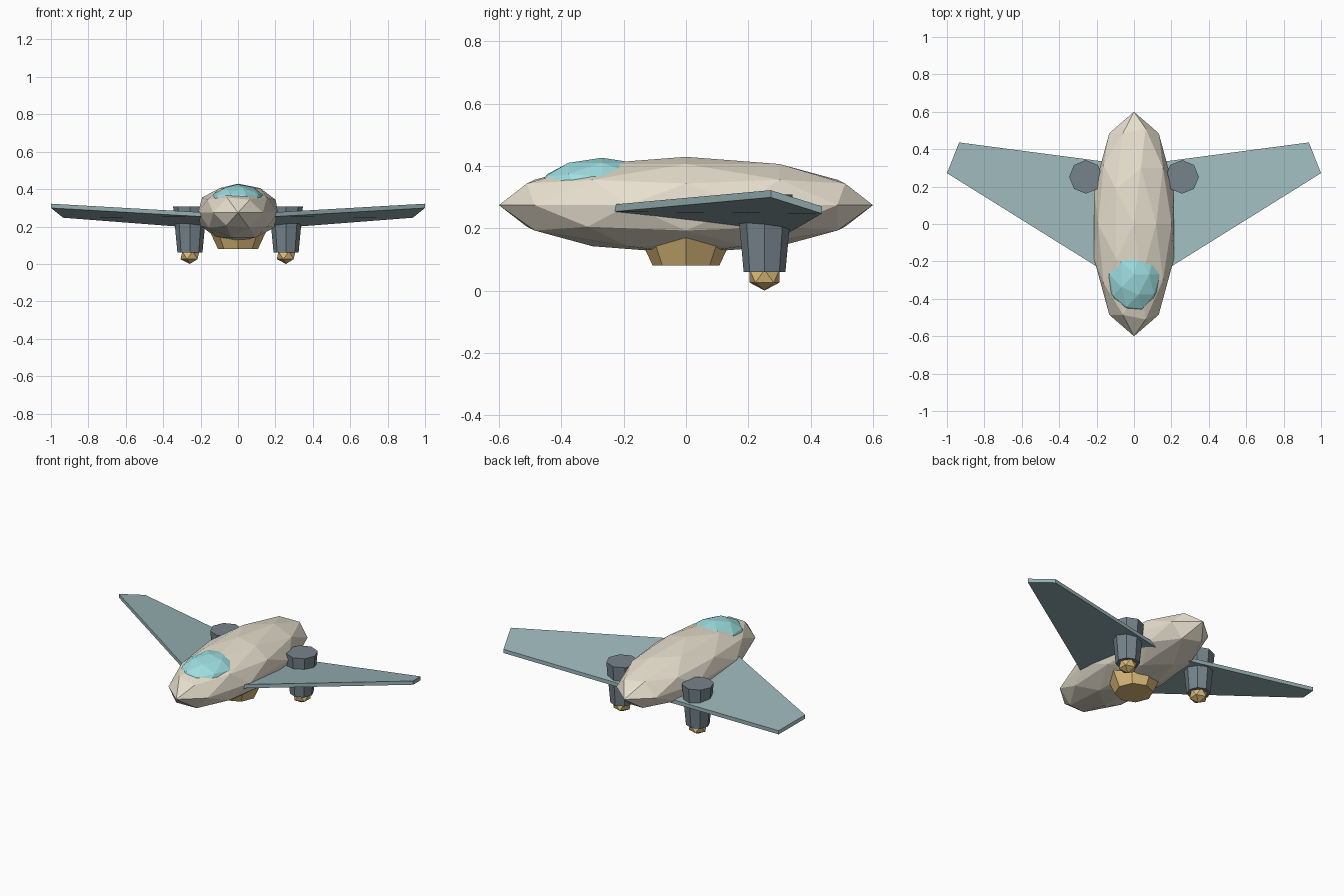
import bpy, bmesh
from mathutils import Matrix, Vector

if "Cube" in bpy.data.objects:
    bpy.data.objects.remove(bpy.data.objects["Cube"])


def paint(name, rgb):
    m = bpy.data.materials.new(name)
    m.diffuse_color = (*rgb, 1)
    m.use_nodes = True
    m.node_tree.nodes["Principled BSDF"].inputs["Base Color"].default_value = m.diffuse_color
    return m


HULL = paint("hull_cream", (0.80, 0.74, 0.62))
WING = paint("wing_teal", (0.33, 0.47, 0.49))
DARK = paint("engine_slate", (0.18, 0.23, 0.26))
AMBER = paint("amber", (0.72, 0.50, 0.20))
GLASS = paint("canopy_cyan", (0.35, 0.74, 0.76))


def finish(name, bm, mat):
    bmesh.ops.recalc_face_normals(bm, faces=bm.faces[:])
    mesh = bpy.data.meshes.new(name)
    bm.to_mesh(mesh)
    bm.free()
    mesh.materials.append(mat)
    ob = bpy.data.objects.new(name, mesh)
    bpy.context.collection.objects.link(ob)
    return ob


def ball(name, centre, radii, detail, mat):
    bm = bmesh.new()
    bmesh.ops.create_icosphere(bm, subdivisions=detail, radius=1)
    bm.transform(Matrix.Translation(centre) @ Matrix.Diagonal((*radii, 1)))
    return finish(name, bm, mat)


def drum(name, x, y, z0, z1, r0, r1, mat):
    bm = bmesh.new()
    bmesh.ops.create_cone(bm, cap_ends=True, segments=8, radius1=r0, radius2=r1, depth=z1 - z0)
    bm.transform(Matrix.Translation((x, y, (z0 + z1) / 2)))
    return finish(name, bm, mat)


# Fuselage, canopy and belly thruster
ball("fuselage", (0, 0, 0.274), (0.225, 0.60, 0.155), 2, HULL)
ball("canopy", (0, -0.27, 0.316), (0.155, 0.215, 0.11), 2, GLASS)
drum("belly_thruster", 0, 0, 0.08, 0.19, 0.107, 0.158, AMBER)

# Wing outline along its upper surface: root front, tip front, tip rear, root rear
WING_TOP = [(0.19, -0.233, 0.276), (1.0, 0.272, 0.322),
            (0.935, 0.436, 0.270), (0.10, 0.326, 0.206)]
THICK = Vector((0, 0, -0.023))

for side, s in (("left", -1), ("right", 1)):
    # Swept wing
    bm = bmesh.new()
    top = [bm.verts.new((s * x, y, z)) for x, y, z in WING_TOP]
    low = [bm.verts.new(v.co + THICK) for v in top]
    bm.faces.new(top)
    bm.faces.new(low)
    for i in range(4):
        j = (i + 1) % 4
        bm.faces.new((top[i], top[j], low[j], low[i]))
    finish(side + "_wing", bm, WING)

    # Vertical engine and glowing nozzle
    drum(side + "_engine", s * 0.257, 0.252, 0.06, 0.308, 0.067, 0.09, DARK)
    ball(side + "_nozzle", (s * 0.257, 0.252, 0.046), (0.056, 0.056, 0.046), 1, AMBER)
